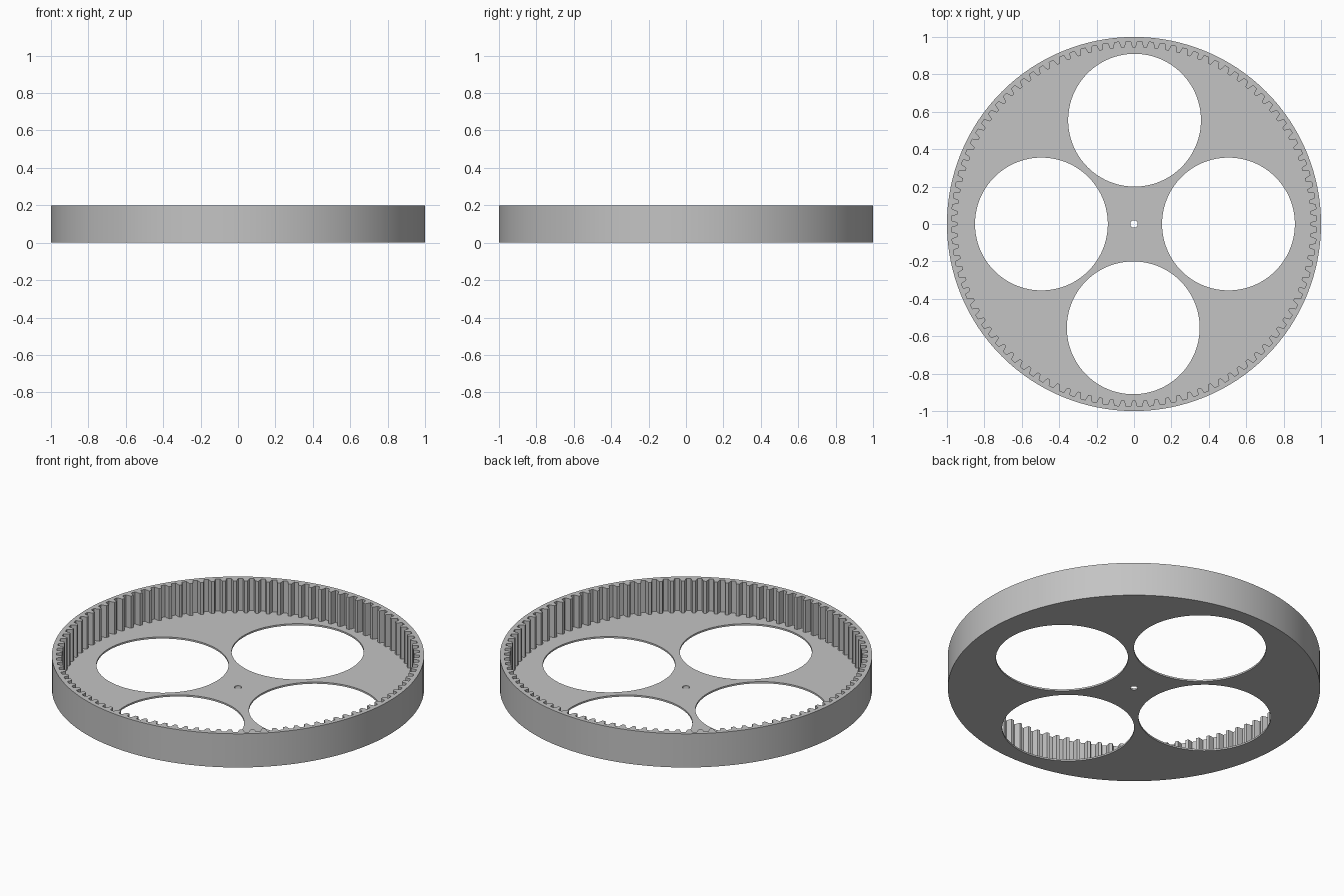
import bpy
import bmesh
from math import cos, sin, pi

if "Cube" in bpy.data.objects:
    bpy.data.objects.remove(bpy.data.objects["Cube"], do_unlink=True)

HEIGHT, FLOOR = 0.2, 0.01
TEETH, TIP, ROOT = 100, 0.945, 0.976

grey = bpy.data.materials.new("grey")
grey.use_nodes = True
colour = (0.55, 0.55, 0.55, 1)
grey.diffuse_color = colour
grey.node_tree.nodes["Principled BSDF"].inputs["Base Color"].default_value = colour


def circle(radius, x=0, y=0, sides=128):
    return [(x + radius * cos(2 * pi * i / sides), y + radius * sin(2 * pi * i / sides))
            for i in range(sides)]


def prism(name, outline, bottom, top):
    """Upright solid with the given outline."""
    bm = bmesh.new()
    face = bm.faces.new([bm.verts.new((x, y, bottom)) for x, y in outline])
    moved = bmesh.ops.extrude_face_region(bm, geom=[face])["geom"]
    verts = [v for v in moved if isinstance(v, bmesh.types.BMVert)]
    bmesh.ops.translate(bm, verts=verts, vec=(0, 0, top - bottom))
    bmesh.ops.recalc_face_normals(bm, faces=bm.faces)
    mesh = bpy.data.meshes.new(name)
    bm.to_mesh(mesh)
    bm.free()
    mesh.materials.append(grey)
    obj = bpy.data.objects.new(name, mesh)
    bpy.context.collection.objects.link(obj)
    return obj


def cut(target, cutter):
    """Subtract the cutter, then discard it."""
    cutter.hide_render = True
    mod = target.modifiers.new("cut", "BOOLEAN")
    mod.operation = "DIFFERENCE"
    mod.solver = "EXACT"
    mod.object = cutter
    bpy.context.view_layer.objects.active = target
    bpy.ops.object.modifier_apply(modifier=mod.name)
    bpy.data.objects.remove(cutter, do_unlink=True)


# Solid disc that becomes the cup-shaped gear
gear = prism("ring_gear", circle(1), 0, HEIGHT)

# Toothed cavity: each tooth is (share of pitch, radius)
mid = (TIP + ROOT) / 2
tooth = [(-0.14, TIP), (0.14, TIP), (0.23, mid), (0.3, ROOT), (0.7, ROOT), (0.77, mid)]
cavity = []
for i in range(TEETH):
    for share, radius in tooth:
        a = 2 * pi * (i + share) / TEETH
        cavity.append((radius * cos(a), radius * sin(a)))
cut(gear, prism("cavity_cutter", cavity, FLOOR, HEIGHT + 0.1))

# Four lightening holes and the axle hole in the thin floor
for x, y in [(-0.495, 0), (0.505, 0), (0.003, 0.555), (-0.004, -0.555)]:
    cut(gear, prism("hole_cutter", circle(0.355, x, y), -0.1, 0.1))
cut(gear, prism("axle_cutter", circle(0.02, sides=24), -0.1, 0.1))

# Smooth walls, crisp edges
bpy.ops.object.select_all(action="DESELECT")
gear.select_set(True)
bpy.context.view_layer.objects.active = gear
bpy.ops.object.shade_smooth_by_angle()
